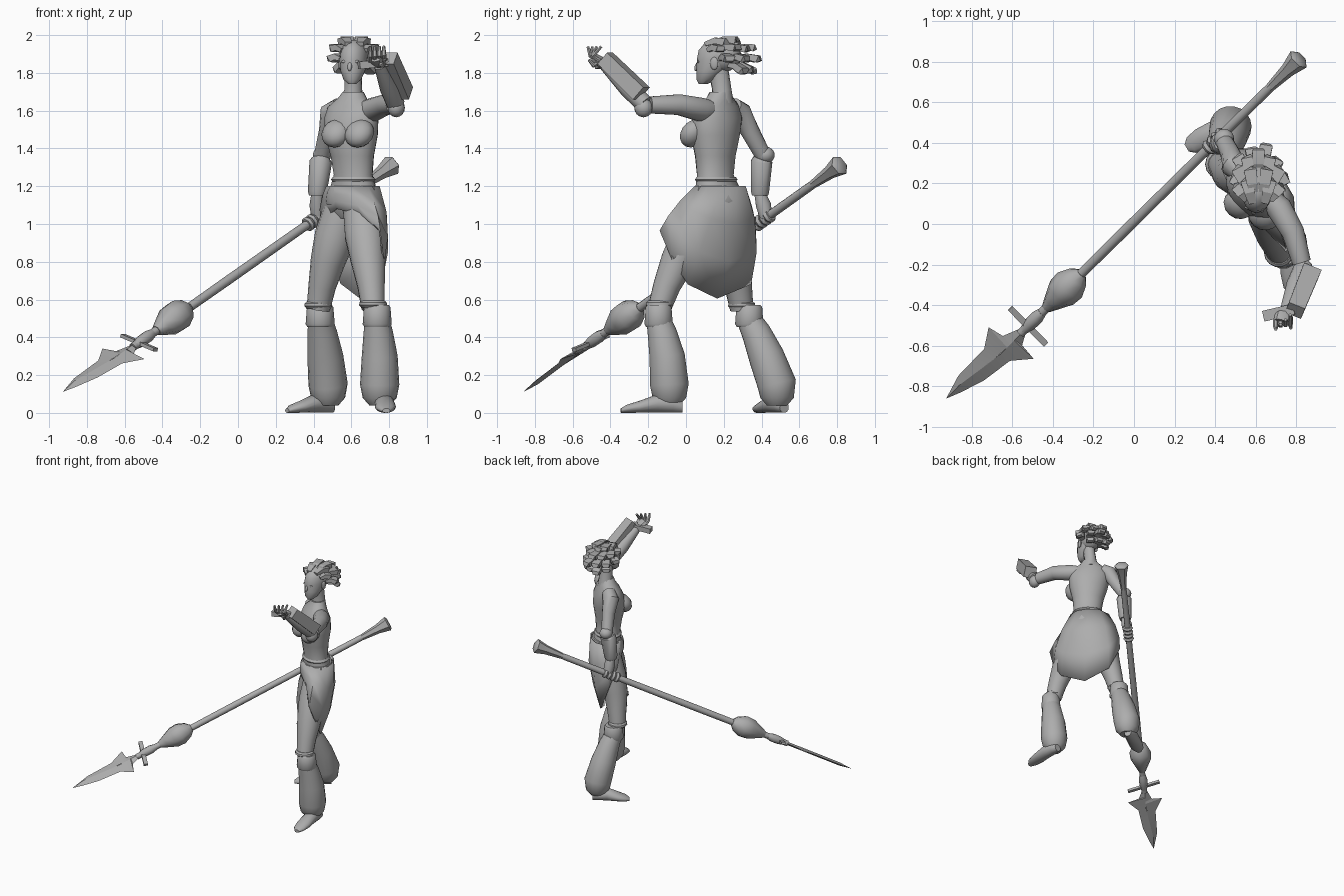
import bpy
import math
from mathutils import Vector

default_cube = bpy.data.objects.get("Cube")
if default_cube:
    bpy.data.objects.remove(default_cube, do_unlink=True)

clay = bpy.data.materials.new("clay grey")
clay.use_nodes = True
clay.diffuse_color = (.42, .42, .42, 1)
clay.node_tree.nodes["Principled BSDF"].inputs["Base Color"].default_value = clay.diffuse_color
UP = Vector((0, 0, 1))


def make_object(name, vertices, faces, angle=40):
    mesh = bpy.data.meshes.new(name)
    mesh.from_pydata(vertices, [], faces)
    mesh.materials.append(clay)
    mesh.shade_smooth()
    mesh.set_sharp_from_angle(angle=math.radians(angle))
    part = bpy.data.objects.new(name, mesh)
    bpy.context.collection.objects.link(part)
    return part


def loft(name, rings, sides=16, angle=40, phase=0):
    """Skin elliptical rings given as (centre, half axis, other half axis)."""
    vertices, faces = [], []
    for centre, across, other in rings:
        for step in range(sides):
            turn = math.tau * (step + phase) / sides
            vertices.append(centre + across * math.cos(turn) + other * math.sin(turn))
    for row in range(len(rings) - 1):
        for step in range(sides):
            a, b = row * sides + step, row * sides + (step + 1) % sides
            faces.append((a, b, b + sides, a + sides))
    last = len(vertices) - sides
    faces.append(tuple(reversed(range(sides))))
    faces.append(tuple(range(last, last + sides)))
    return make_object(name, vertices, faces, angle)


def tube(name, path, sides=14, angle=40, flat=1, phase=0):
    """Round limb through points, each paired with its radius."""
    points = [Vector(point) for point, radius in path]
    main = (points[-1] - points[0]).normalized()
    reference = UP if abs(main.z) < .9 else Vector((0, 1, 0))
    rings = []
    for i, (point, radius) in enumerate(path):
        tangent = (points[min(i + 1, len(points) - 1)] - points[max(i - 1, 0)]).normalized()
        across = tangent.cross(reference).normalized()
        rings.append((points[i], across * radius, across.cross(tangent) * -radius * flat))
    return loft(name, rings, sides, angle, phase)


def facing(degrees):
    """Left and forward directions for a body turned towards its right."""
    a = math.radians(degrees)
    return Vector((math.cos(a), -math.sin(a), 0)), Vector((-math.sin(a), -math.cos(a), 0))


def stack(name, rows, sides=20):
    """Horizontal rings: centre, half width, half depth, turn."""
    rings = []
    for centre, width, depth, degrees in rows:
        left, forward = facing(degrees)
        rings.append((Vector(centre), left * width, forward * -depth))
    return loft(name, rings, sides)


def ball(name, centre, size, degrees=0, tilt=0):
    left, forward = facing(degrees)
    rings = []
    for step in range(9):
        a = math.pi * (step + .04) / 8.08 - math.pi / 2
        middle = Vector(centre) + UP * size[2] * math.sin(a) + forward * tilt * math.sin(a)
        rings.append((middle, left * size[0] * math.cos(a), forward * -size[1] * math.cos(a)))
    return loft(name, rings, 14)


# Torso, neck and head
stack("torso", [
    ((.61, .18, 1.03), .12, .08, 45), ((.61, .18, 1.09), .16, .115, 45),
    ((.61, .17, 1.18), .14, .105, 42), ((.61, .155, 1.26), .11, .09, 38),
    ((.605, .155, 1.36), .122, .1, 35), ((.6, .155, 1.47), .15, .12, 35),
    ((.6, .165, 1.56), .163, .11, 38), ((.6, .17, 1.62), .148, .085, 40),
    ((.605, .18, 1.665), .085, .065, 40), ((.61, .18, 1.7), .055, .055, 30)])
stack("neck", [((.605, .19, 1.64), .07, .065, 30), ((.61, .19, 1.71), .047, .052, 20),
               ((.612, .17, 1.82), .045, .055, 12)], 14)
stack("head", [
    ((.605, .092, 1.742), .022, .025, 12), ((.605, .105, 1.765), .047, .05, 12),
    ((.608, .13, 1.81), .065, .075, 12), ((.612, .155, 1.87), .073, .1, 12),
    ((.615, .165, 1.92), .07, .1, 12), ((.615, .17, 1.955), .05, .075, 12),
    ((.615, .17, 1.975), .02, .03, 12)])
for side, spot in (("right", (.52, .098, 1.48)), ("left", (.642, .042, 1.48))):
    ball(side + "_breast", spot, (.08, .07, .075), 30, -.02)

# Face features placed on the turned head
head_left, head_forward = facing(12)
brow = Vector((.612, .155, 1.86))
ball("nose", brow + head_forward * .097 - UP * .025, (.012, .014, .026), 12, -.008)
ball("lips", brow + head_forward * .082 - UP * .067, (.024, .014, .012), 12)
for side, sign in (("right", -1), ("left", 1)):
    ball(side + "_eye", brow + head_forward * .084 + head_left * .032 * sign, (.017, .008, .008), 12)
    ball(side + "_ear", brow + head_left * .074 * sign - head_forward * .01 - UP * .01, (.01, .022, .034), 12)

# Scalp, and broad wedge locks swept backwards from the hairline
scalp = Vector((.615, .175, 1.87))
ball("hair_cap", scalp + Vector((0, .02, .02)), (.08, .1, .085), 6)
for row, (lift, spread, count) in enumerate(((62, 80, 5), (32, 95, 7), (2, 80, 6), (-30, 50, 4))):
    rise = math.radians(lift)
    for step in range(count):
        swing = math.radians(-spread + 2 * spread * step / (count - 1))
        reach = Vector((math.sin(swing) * math.cos(rise) * .135, math.cos(swing) * math.cos(rise) * .195,
                        math.sin(rise) * .118))
        root = scalp + reach * .5 + Vector((0, -.09, .035)) * max(0, math.sin(rise))
        tip = scalp + reach * (1 if step % 2 else .9) + Vector((0, .02, 0))
        tube(f"hair_lock_{row}_{step}", [(root, .025), (root.lerp(tip, .5) + UP * .012, .038), (tip, .045),
                                         (tip + reach * .03 - UP * .015, .028)], 4, 20, .6, .5)

# Arms with elbow pads and bracers
tube("right_upper_arm", [((.54, .25, 1.62), .05), ((.495, .285, 1.59), .062), ((.478, .34, 1.49), .05),
                         ((.445, .41, 1.36), .043)])
ball("right_elbow_pad", (.445, .42, 1.365), (.05, .05, .045), 40)
tube("right_bracer", [((.44, .405, 1.345), .05), ((.438, .4, 1.33), .06), ((.42, .392, 1.17), .05),
                      ((.42, .392, 1.15), .044)], 10)
tube("right_wrist", [((.42, .392, 1.16), .032), ((.42, .41, 1.1), .042), ((.425, .425, 1.03), .035)], 10)
tube("left_upper_arm", [((.66, .14, 1.6), .05), ((.715, .08, 1.605), .064), ((.785, -.04, 1.632), .056),
                        ((.828, -.19, 1.63), .046)])
ball("left_elbow_pad", (.838, -.225, 1.615), (.045, .05, .05), 20)
elbow, wrist = Vector((.835, -.22, 1.635)), Vector((.75, -.43, 1.84))
tube("left_forearm", [(elbow, .048), (elbow.lerp(wrist, .4), .05), (wrist, .03)])
outward = Vector((.05, .015, .025))
tube("left_bracer_box", [(elbow.lerp(wrist, .15) + outward, .066), (elbow.lerp(wrist, 1.06) + outward, .06)],
     4, 20, .95, .5)

# Open left hand with curled fingers and a knuckle guard
palm = Vector((.735, -.455, 1.86))
tube("left_palm", [(wrist, .028), (palm, .042), (palm + Vector((-.01, -.03, .02)), .036)], 8, 40, .7)
tube("left_hand_guard", [((.64, -.455, 1.84), .038), ((.79, -.42, 1.855), .038)], 4, 20, .75, .5)
for finger in range(4):
    base = palm + Vector((-.035 + finger * .024, -.015 + finger * .004, .005))
    tube(f"left_finger_{finger}", [(base, .014), (base + Vector((0, -.035, .025)), .014),
                                   (base + Vector((0, -.05 + finger * .02, .075)), .008)], 6)
tube("left_thumb", [(palm, .016), (palm + Vector((.035, -.035, -.02)), .013), (palm + Vector((.04, -.06, .01)), .008)], 6)


def build_leg(side, hip, thigh, knee, cuff, calf, hem, heel, toe):
    """Thigh, knee band, cuff, puffy trouser leg and shoe."""
    hip, thigh, knee, cuff, calf, hem, heel, toe = map(Vector, (hip, thigh, knee, cuff, calf, hem, heel, toe))
    tube(side + "_thigh", [(hip, .105), (hip.lerp(thigh, .5), .11), (thigh, .092),
                           (thigh.lerp(knee, .6), .073), (knee - UP * .03, .062)], 16)
    tube(side + "_knee_band", [(knee + UP * .01, .06), (knee, .072), (knee - UP * .015, .074),
                               (knee - UP * .03, .06)])
    tube(side + "_cuff", [(cuff + UP * .06, .062), (cuff + UP * .05, .07), (cuff - UP * .04, .077),
                          (cuff - UP * .055, .068)])
    tube(side + "_trouser", [(cuff - UP * .02, .066), (calf + (cuff - calf) * .6, .078), (calf, .095),
                             (hem + UP * .07, .104), (hem, .09), (hem - UP * .04, .055)], 18)
    along = toe - heel
    across = along.normalized().cross(UP)
    shape = ((0, .028, .03), (.15, .045, .045), (.4, .052, .05), (.7, .056, .032), (.9, .045, .022), (1, .02, .012))
    loft(side + "_shoe", [(heel + along * t + UP * h, across * w, UP * h) for t, w, h in shape], 14)


build_leg("left", (.66, .105, 1.07), (.69, -.045, .8), (.715, -.14, .585), (.737, -.145, .51),
          (.75, -.1, .3), (.75, -.088, .08), (.77, -.02, 0), (.785, -.345, 0))
build_leg("right", (.555, .24, 1.07), (.475, .25, .8), (.425, .295, .58), (.435, .335, .51),
          (.462, .425, .3), (.477, .482, .08), (.5, .52, 0), (.26, .375, 0))

# Wrapped skirt, open at the front and pointed at the back
hips = Vector((.61, .18, 0))
left, forward = facing(45)
hem_points = [(225, .52, .085, 1.08), (265, .65, -.025, 1.05), (300, .755, -.14, .965), (335, .775, -.07, .8),
              (5, .76, .01, .68), (45, .65, .165, .605), (85, .55, .345, .68), (125, .455, .37, .88),
              (165, .435, .29, 1.02)]
columns, vertices, faces = len(hem_points), [], []
for degrees, x, y, z in hem_points:
    a = math.radians(degrees)
    direction = Vector((math.cos(a), math.sin(a), 0))
    radius = 1 / math.hypot(direction.dot(left) / .16, direction.dot(forward) / .125)
    top, bottom = hips + direction * radius + UP * 1.2, Vector((x, y, z))
    bulge = direction * (1.2 - z) * .075
    vertices += [top, top.lerp(bottom, .33) + bulge, top.lerp(bottom, .67) + bulge, bottom]
for column in range(columns):
    for row in range(3):
        a, b = column * 4 + row, (column + 1) % columns * 4 + row
        faces.append((a, a + 1, b + 1, b))
skirt = make_object("wrapped_skirt", vertices, faces, 60)
skirt.modifiers.new("cloth", "SOLIDIFY").thickness = .01

# Belt and waistband
stack("belt", [((.61, .175, 1.1), .16, .125, 45), ((.61, .175, 1.12), .167, .13, 45),
               ((.61, .172, 1.17), .16, .124, 44), ((.61, .17, 1.2), .143, .11, 43)])
stack("waistband", [((.61, .16, 1.225), .118, .098, 40), ((.61, .16, 1.235), .127, .104, 40),
                    ((.61, .16, 1.25), .115, .095, 40)])

# Spear shaft, bulb and flared butt on one axis
butt, point = Vector((.82, .82, 1.315)), Vector((-.925, -.9, .09))


def spear(name, stations, sides=10):
    tube(name, [(butt.lerp(point, f), radius) for f, radius in stations], sides, 45)


spear("spear_shaft", [(.02, .02), (.1, .023), (.5, .025), (.79, .022)])
spear("flared_butt", [(0, .042), (.004, .056), (.035, .036), (.085, .023)], 6)
spear("spear_bulb", [(.618, .026), (.63, .06), (.652, .086), (.674, .082), (.7, .05), (.718, .027)], 8)
spear("spear_collar", [(.73, .024), (.745, .034), (.765, .032), (.785, .02)], 8)
for finger in range(4):
    spear(f"gripping_finger_{finger}", [(.215 + finger * .012, .034), (.221 + finger * .012, .042),
                                        (.226 + finger * .012, .034)], 8)

# Barbed blade and crossguard, slightly tilted about the axis
axis = (point - butt).normalized()
span = (axis.cross(UP).normalized() + UP * .3).normalized()
guard = butt.lerp(point, .77)
tube("crossguard", [(guard - span * .13, .022), (guard + span * .13, .022)], 4, 20, .6, .5)
outline = [(.785, .02), (.806, .05), (.808, .14), (.845, .062), (.91, .04), (.96, 0), (.99, -.03),
           (.94, -.07), (.865, -.075), (.828, -.138), (.82, -.055), (.785, -.02)]
ridge = span.cross(axis).normalized() * .012
edge = [butt.lerp(point, f) - span * offset for f, offset in outline]
spine = [butt.lerp(point, min(f, .95)) + span * max(0, min(f, .95) - .85) * .35 for f, offset in outline]
count = len(edge)
faces = []
for i in range(count):
    j = (i + 1) % count
    faces += [(i, j, j + count, i + count), (j, i, i + 2 * count, j + 2 * count)]
make_object("spear_blade", edge + [p + ridge for p in spine] + [p - ridge for p in spine], faces, 15)
